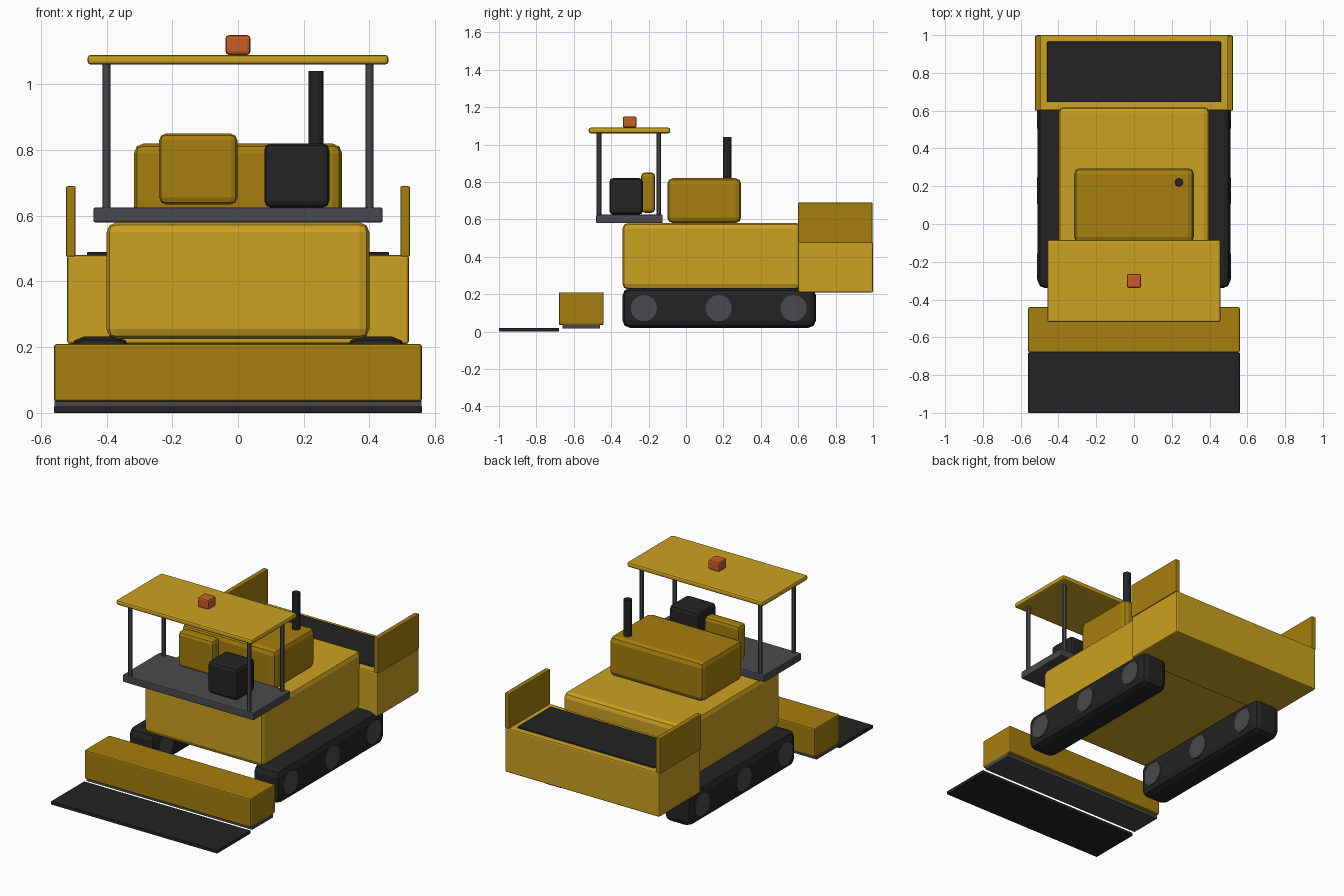
import bpy
from math import pi
from mathutils import Vector

if "Cube" in bpy.data.objects:
    bpy.data.objects.remove(bpy.data.objects["Cube"], do_unlink=True)


def material(name, r, g, b):
    m = bpy.data.materials.new(name)
    m.use_nodes = True
    m.diffuse_color = (r, g, b, 1)
    m.node_tree.nodes["Principled BSDF"].inputs["Base Color"].default_value = (r, g, b, 1)
    return m


yellow = material("yellow paint", 0.60, 0.36, 0.015)
ochre = material("dark yellow paint", 0.38, 0.21, 0.004)
black = material("black", 0.017, 0.017, 0.018)
grey = material("steel grey", 0.068, 0.066, 0.074)
orange = material("beacon orange", 0.58, 0.11, 0.016)


def finish(name, mat, bevel=0.0, segments=2):
    ob = bpy.context.object
    ob.name = ob.data.name = name
    ob.data.materials.append(mat)
    bpy.ops.object.transform_apply(location=False, rotation=True, scale=True)
    if bevel:
        mod = ob.modifiers.new("rounded edges", "BEVEL")
        mod.width, mod.segments = bevel, segments
    else:
        bpy.ops.object.shade_smooth_by_angle()
    return ob


def box(name, mat, xs, ys, zs, bevel=0.0, segments=2):
    """Box spanning the given (low, high) ranges."""
    lo, hi = (Vector(c) for c in zip(xs, ys, zs))
    bpy.ops.mesh.primitive_cube_add(size=1, location=(lo + hi) / 2)
    bpy.context.object.scale = hi - lo
    return finish(name, mat, bevel, segments)


def cylinder(name, mat, centre, radius, length, along_x=False, sides=24):
    bpy.ops.mesh.primitive_cylinder_add(
        vertices=sides, radius=radius, depth=length, location=centre,
        rotation=(0, pi / 2 if along_x else 0, 0))
    return finish(name, mat)


# Main body and engine hood with exhaust
box("body", yellow, (-0.4, 0.4), (-0.34, 0.62), (0.225, 0.58), 0.03)
box("engine_hood", ochre, (-0.317, 0.317), (-0.1, 0.295), (0.58, 0.82), 0.03)
cylinder("exhaust_pipe", black, (0.238, 0.22, 0.91), 0.023, 0.26)

# Hopper at the back
box("hopper", yellow, (-0.52, 0.52), (0.6, 1.0), (0.21, 0.48), 0.008)
box("hopper_floor", black, (-0.46, 0.46), (0.645, 0.965), (0.46, 0.49), 0.004)

# Operator platform, seat and console
box("platform", grey, (-0.44, 0.44), (-0.48, -0.125), (0.58, 0.625), 0.005)
box("seat", black, (0.08, 0.278), (-0.41, -0.23), (0.625, 0.82), 0.02)
box("control_console", ochre, (-0.24, -0.002), (-0.24, -0.165), (0.635, 0.85), 0.02)

# Canopy and beacon
box("canopy_roof", yellow, (-0.458, 0.458), (-0.52, -0.085), (1.06, 1.09), 0.01)
box("beacon", orange, (-0.038, 0.038), (-0.338, -0.264), (1.09, 1.15), 0.01)

# Screed and laid mat at the front
box("screed", ochre, (-0.56, 0.56), (-0.68, -0.44), (0.035, 0.21), 0.008)
box("screed_plate", grey, (-0.558, 0.558), (-0.66, -0.46), (0.015, 0.04))
box("asphalt_mat", black, (-0.56, 0.56), (-1.0, -0.68), (0.0, 0.02), 0.002)

# Paired parts: tracks, wheels, hopper wings and canopy posts
for side, s in (("left", 1), ("right", -1)):
    box(side + "_track", black, sorted((s * 0.33, s * 0.51)), (-0.34, 0.695), (0.02, 0.232), 0.04)
    for i in range(3):
        cylinder(f"{side}_wheel_{i + 1}", grey, (s * 0.42, -0.225 + 0.4 * i, 0.125),
                 0.07, 0.188, along_x=True)
    box(side + "_hopper_wing", ochre, sorted((s * 0.494, s * 0.524)), (0.6, 0.997), (0.475, 0.69), 0.005)
    for end, y in (("front", -0.465), ("back", -0.145)):
        cylinder(f"{side}_{end}_post", grey, (s * 0.4, y, 0.84), 0.0125, 0.46, sides=12)
